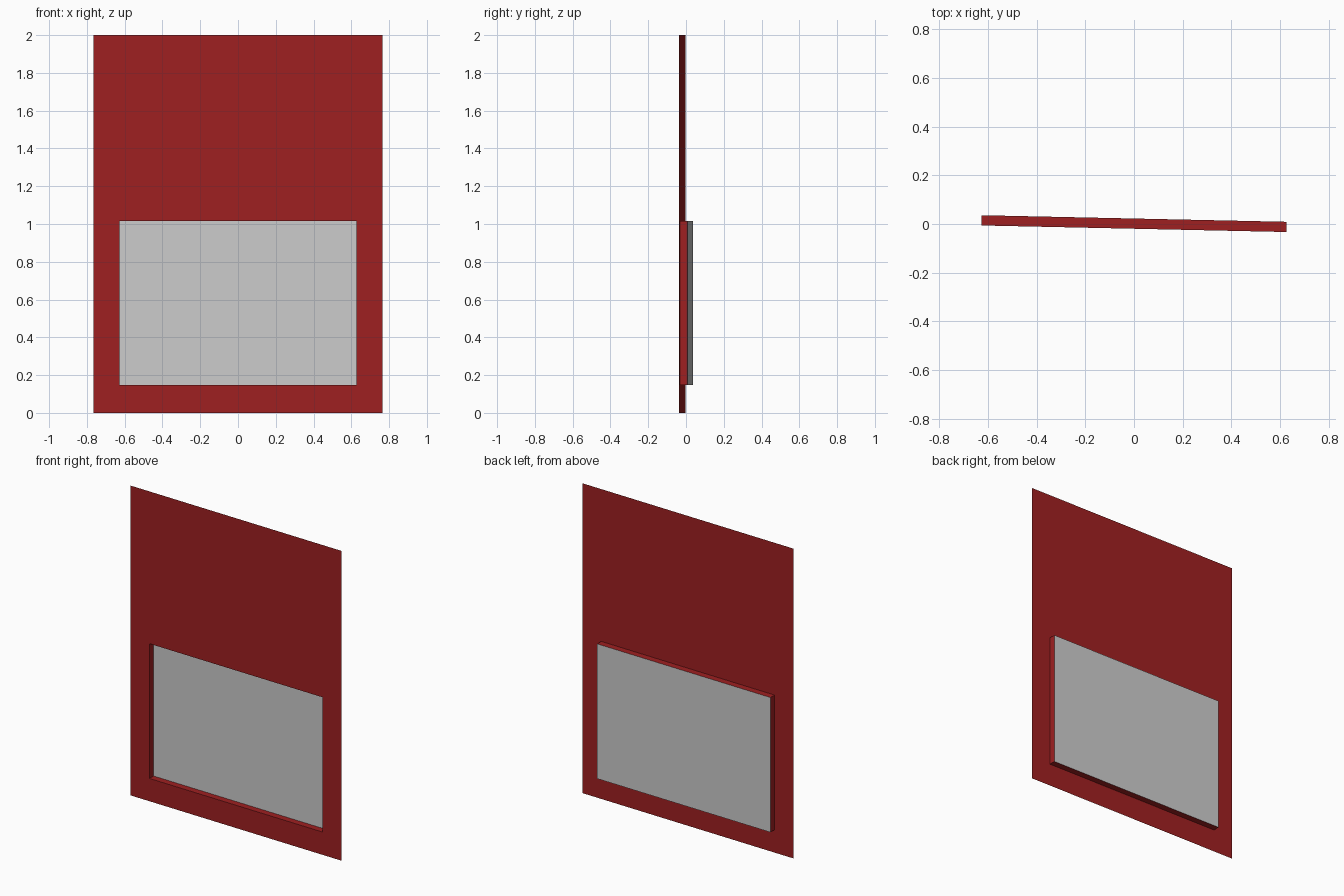
import bpy, bmesh

if "Cube" in bpy.data.objects:
    bpy.data.objects.remove(bpy.data.objects["Cube"])

SLOPE = -0.0215   # slight turn of the whole panel about z
FRONT = -0.0195   # y of the panel sheet at x = 0
DEPTH = 0.042     # depth of the window recess


def rect(bm, x, z0, z1, offset):
    """Four corner vertices of an upright rectangle, counter-clockwise from the front."""
    return [bm.verts.new((px, FRONT + SLOPE * px + offset, pz))
            for px, pz in ((-x, z0), (x, z0), (x, z1), (-x, z1))]


def ring(bm, outer, inner):
    """Join two rectangles with four quads."""
    for i in range(4):
        j = (i + 1) % 4
        bm.faces.new((outer[i], outer[j], inner[j], inner[i]))


def finish(bm, name, color=None):
    mesh = bpy.data.meshes.new(name)
    bm.to_mesh(mesh)
    bm.free()
    obj = bpy.data.objects.new(name, mesh)
    bpy.context.collection.objects.link(obj)
    if color:
        mat = bpy.data.materials.new(name + "_paint")
        mat.diffuse_color = color
        mat.use_nodes = True
        mat.node_tree.nodes["Principled BSDF"].inputs["Base Color"].default_value = mat.diffuse_color
        mesh.materials.append(mat)
    return obj


WINDOW = (0.628, 0.147, 1.017)

# Red sheet with a window opening and the recess walls running backwards
bm = bmesh.new()
edge = rect(bm, 0.765, 0.0, 2.0, 0.0)
opening = rect(bm, *WINDOW, 0.0)
recess = rect(bm, *WINDOW, DEPTH)
ring(bm, edge, opening)
ring(bm, opening, recess)
finish(bm, "panel_frame", (0.345, 0.014, 0.015, 1.0))

# Grey pane closing the back of the recess
bm = bmesh.new()
bm.faces.new(rect(bm, *WINDOW, DEPTH))
finish(bm, "window_pane")
